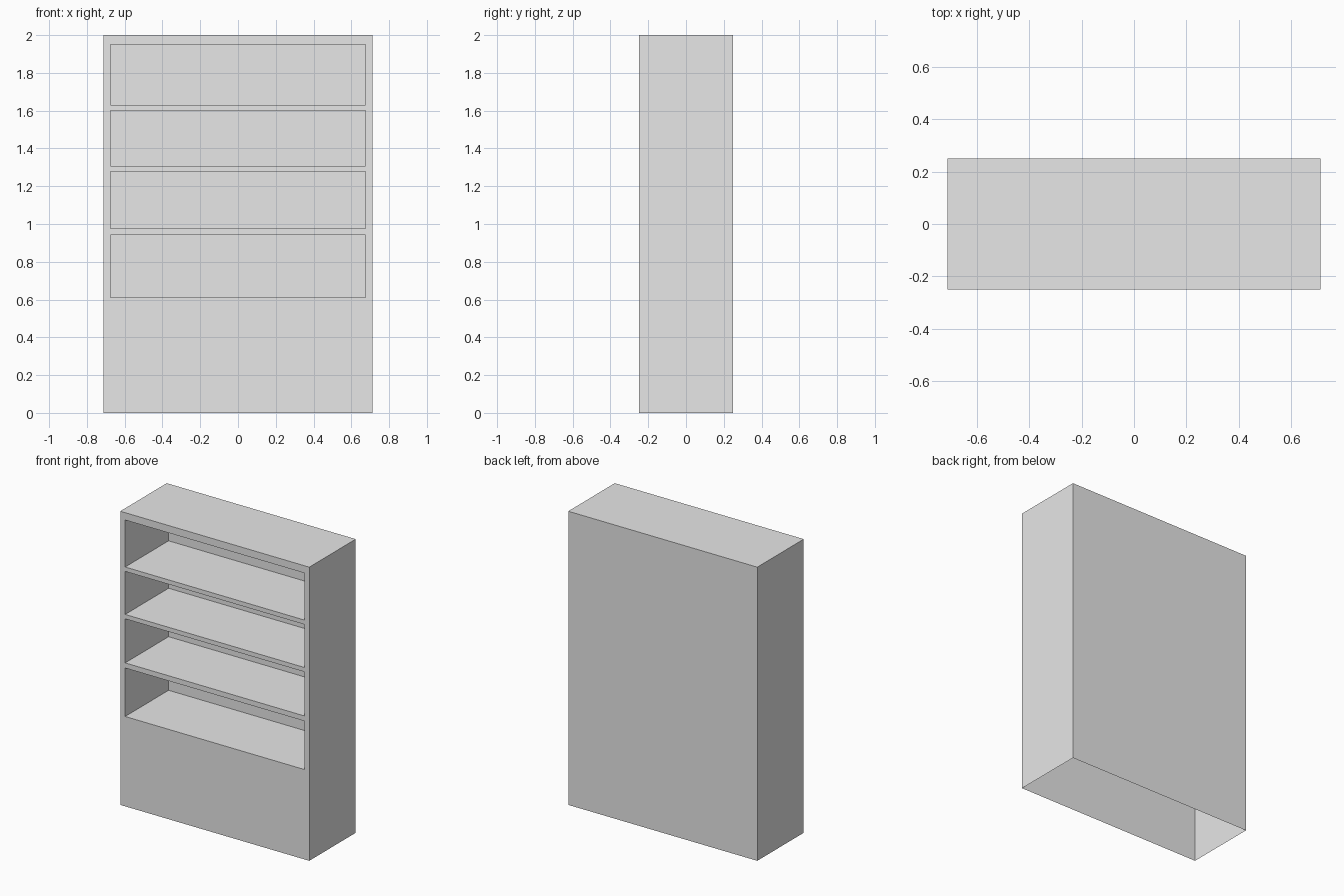
import bpy, bmesh
from mathutils import Vector, Matrix

default = bpy.data.objects.get("Cube")
if default:
    bpy.data.objects.remove(default, do_unlink=True)

WIDTH, DEPTH, HEIGHT = 1.424, 0.5, 2.0
OPENING = 0.675                 # half width of the shelf openings
POCKET_DEPTH = 0.467
SHELVES = [(0.612, 0.942), (0.977, 1.277), (1.307, 1.6), (1.63, 1.95)]

# Plain grey paint
grey = bpy.data.materials.new("plain_grey")
grey.use_nodes = True
colour = (0.8, 0.8, 0.8, 1)
grey.diffuse_color = colour
grey.node_tree.nodes["Principled BSDF"].inputs["Base Color"].default_value = colour

# Cabinet block standing on the floor
bm = bmesh.new()
bmesh.ops.create_cube(bm, size=1)
bmesh.ops.transform(
    bm, verts=bm.verts,
    matrix=Matrix.Translation((0, 0, HEIGHT / 2)) @ Matrix.Diagonal((WIDTH, DEPTH, HEIGHT, 1)))


def cut(point, normal):
    geom = bm.verts[:] + bm.edges[:] + bm.faces[:]
    bmesh.ops.bisect_plane(bm, geom=geom, plane_co=point, plane_no=normal)


# Outline the shelf openings
for x in (-OPENING, OPENING):
    cut((x, 0, 0), (1, 0, 0))
for bottom, top in SHELVES:
    cut((0, 0, bottom), (0, 0, 1))
    cut((0, 0, top), (0, 0, 1))
bm.normal_update()


def is_opening(face):
    c = face.calc_center_median()
    return (face.normal.y < -0.9 and abs(c.x) < OPENING
            and any(low < c.z < high for low, high in SHELVES))


# Push each opening back to form a shelf pocket
openings = [f for f in bm.faces if is_opening(f)]
pockets = bmesh.ops.extrude_discrete_faces(bm, faces=openings)["faces"]
for face in pockets:
    bmesh.ops.translate(bm, verts=face.verts[:], vec=Vector((0, POCKET_DEPTH, 0)))

# Clean flat panels, outward normals, open underside
bmesh.ops.recalc_face_normals(bm, faces=bm.faces[:])
bm.normal_update()
underside = [f for f in bm.faces
             if f.normal.z < -0.9 and f.calc_center_median().z < 0.01]
bmesh.ops.delete(bm, geom=underside, context='FACES')
bmesh.ops.dissolve_limit(bm, angle_limit=0.01, verts=bm.verts[:], edges=bm.edges[:])

mesh = bpy.data.meshes.new("shelf_cabinet")
bm.to_mesh(mesh)
bm.free()
mesh.materials.append(grey)
cabinet = bpy.data.objects.new("shelf_cabinet", mesh)
bpy.context.collection.objects.link(cabinet)
